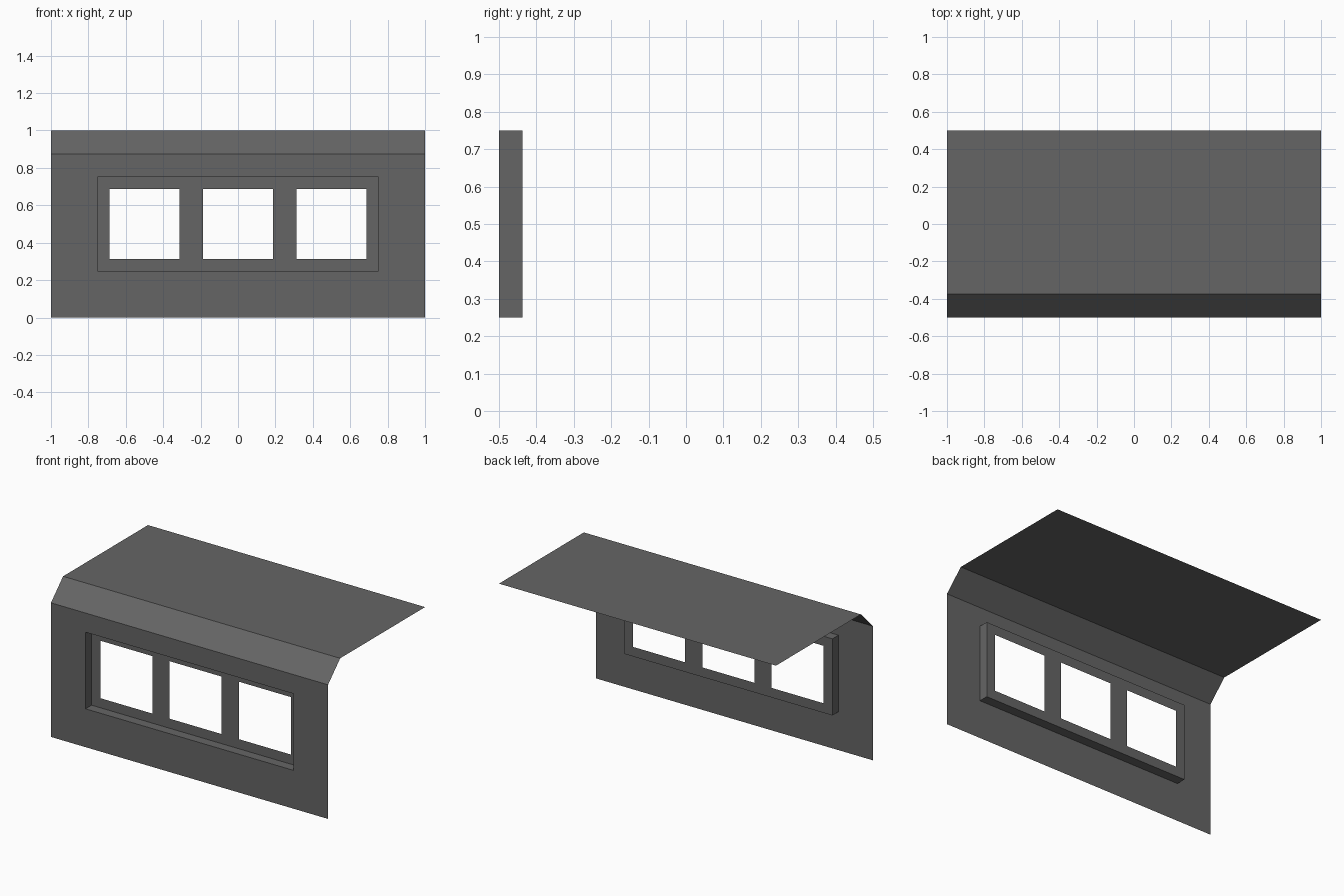
import bpy, bmesh
from mathutils import Vector

if "Cube" in bpy.data.objects:
    bpy.data.objects.remove(bpy.data.objects["Cube"])

grey = bpy.data.materials.new("dark grey")
grey.diffuse_color = (0.13, 0.13, 0.13, 1)
grey.use_nodes = True
grey.node_tree.nodes["Principled BSDF"].inputs["Base Color"].default_value = grey.diffuse_color

FRONT, RECESS = -0.5, -0.4375


def make_object(name, quads, facing):
    """Weld quads into one sheet; facing(centre) gives the side each face points to."""
    bm = bmesh.new()
    for quad in quads:
        bm.faces.new([bm.verts.new(p) for p in quad])
    bmesh.ops.remove_doubles(bm, verts=bm.verts, dist=1e-5)
    bm.normal_update()
    for f in bm.faces:
        if f.normal.dot(facing(f.calc_center_median())) < 0:
            f.normal_flip()
    # merge coplanar cells where possible
    bmesh.ops.dissolve_limit(bm, angle_limit=0.01, verts=bm.verts, edges=bm.edges)
    mesh = bpy.data.meshes.new(name)
    bm.to_mesh(mesh)
    bm.free()
    mesh.materials.append(grey)
    obj = bpy.data.objects.new(name, mesh)
    bpy.context.collection.objects.link(obj)
    return obj


def pierced_panel(y, xs, zs, is_hole):
    """Grid of upright cells at depth y, leaving out the holes."""
    return [[(x0, y, z0), (x1, y, z0), (x1, y, z1), (x0, y, z1)]
            for i, (x0, x1) in enumerate(zip(xs, xs[1:]))
            for j, (z0, z1) in enumerate(zip(zs, zs[1:])) if not is_hole(i, j)]


def forward(centre):
    return Vector((0, -1, 0))


# Front wall with one wide opening
make_object("front_wall",
            pierced_panel(FRONT, [-1, -0.75, 0.75, 1], [0, 0.25, 0.75, 0.875],
                          lambda i, j: i == 1 and j == 1), forward)

# Recessed panel with three square windows
window_edges = [c + s * 0.1875 for c in (-0.5, 0, 0.5) for s in (-1, 1)]
make_object("window_panel",
            pierced_panel(RECESS, [-0.75, *window_edges, 0.75], [0.25, 0.3125, 0.6875, 0.75],
                          lambda i, j: i % 2 == 1 and j == 1), forward)

# Four reveal faces joining the wall to the recessed panel
corners = [(-0.75, 0.25), (0.75, 0.25), (0.75, 0.75), (-0.75, 0.75)]
make_object("window_reveal",
            [[(a[0], FRONT, a[1]), (b[0], FRONT, b[1]), (b[0], RECESS, b[1]), (a[0], RECESS, a[1])]
             for a, b in zip(corners, corners[1:] + corners[:1])],
            lambda c: Vector((0, c.y, 0.5)) - c)

# Sloped eave and flat roof, swept across the width
profile = [(FRONT, 0.875), (-0.375, 1), (0.5, 1)]
make_object("roof",
            [[(-1, *a), (1, *a), (1, *b), (-1, *b)] for a, b in zip(profile, profile[1:])],
            lambda c: Vector((0, 0, 1)))
